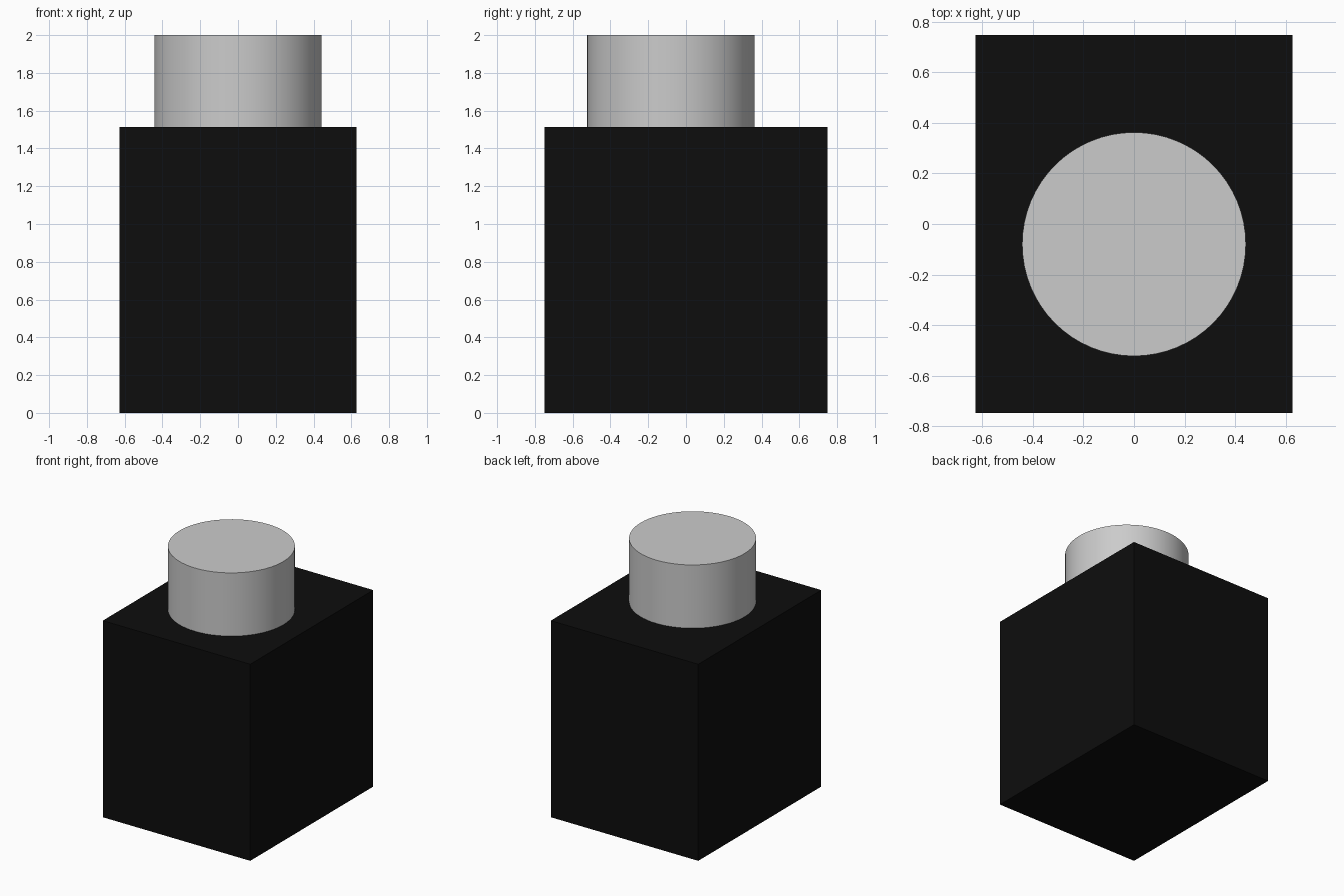
import bpy

if "Cube" in bpy.data.objects:
    bpy.data.objects.remove(bpy.data.objects["Cube"])


def flat_colour(name, value):
    mat = bpy.data.materials.new(name)
    mat.diffuse_color = (value, value, value, 1)
    mat.use_nodes = True
    mat.node_tree.nodes["Principled BSDF"].inputs["Base Color"].default_value = mat.diffuse_color
    return mat


def finish(name, mat):
    obj = bpy.context.object
    obj.name = name
    obj.data.materials.append(mat)
    return obj


BODY_W, BODY_D, BODY_H = 1.256, 1.496, 1.513
CAP_R, CAP_Y, TOP = 0.443, -0.08, 2.0

# Rectangular body
bpy.ops.mesh.primitive_cube_add(size=1, location=(0, 0, BODY_H / 2))
bpy.context.object.scale = (BODY_W, BODY_D, BODY_H)
bpy.ops.object.transform_apply(location=False, rotation=False, scale=True)
finish("body", flat_colour("black", 0.004))

# Round cap, set slightly toward the front
bpy.ops.mesh.primitive_cylinder_add(
    vertices=64, radius=CAP_R, depth=TOP - BODY_H,
    location=(0, CAP_Y, (TOP + BODY_H) / 2))
finish("cap", flat_colour("light grey", 0.6))
bpy.ops.object.shade_smooth_by_angle()
